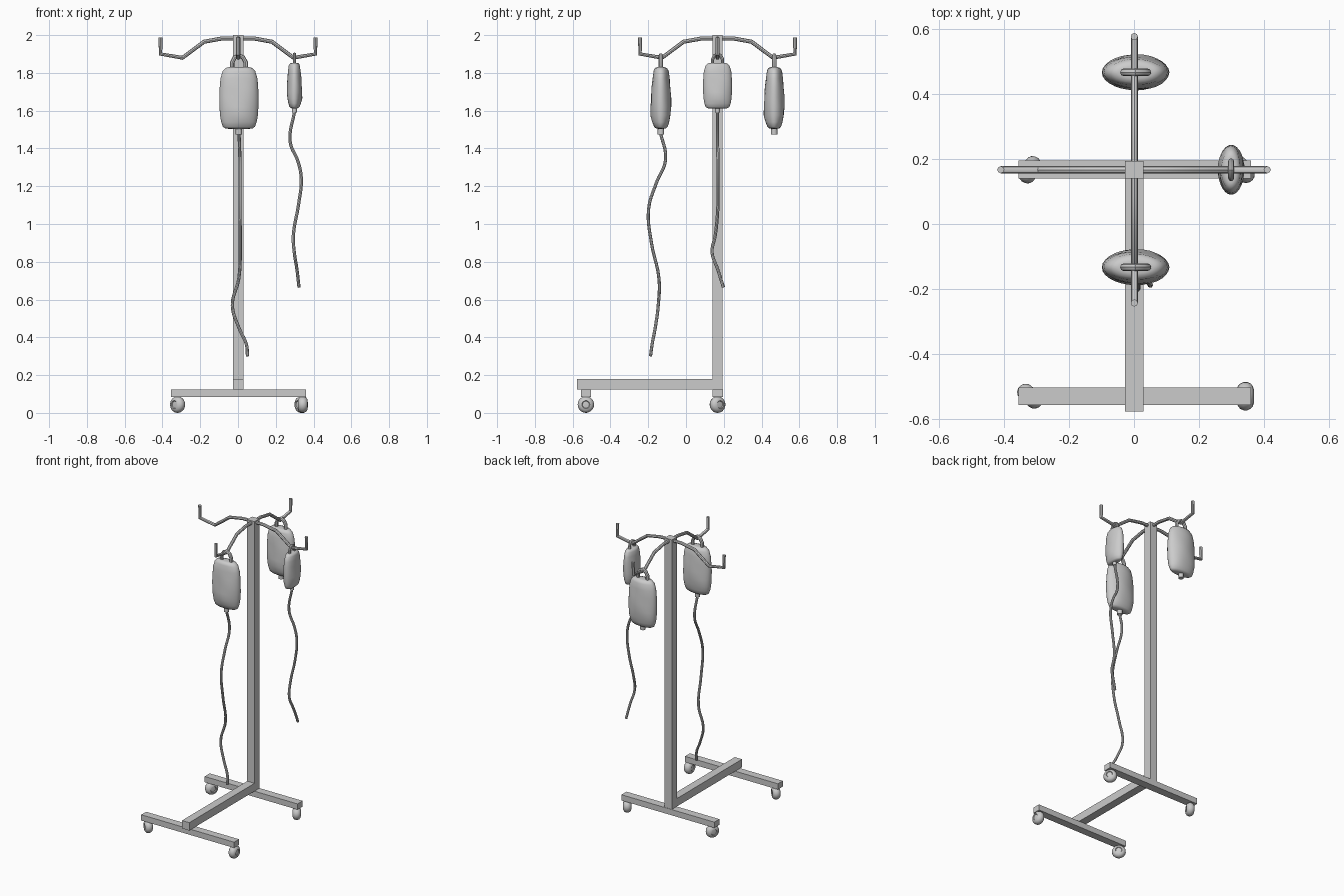
import bpy, bmesh, math
from mathutils import Matrix, Vector

if "Cube" in bpy.data.objects:
    bpy.data.objects.remove(bpy.data.objects["Cube"])

PY = 0.167  # pole position in y


def finish(name, bm, angle=None):
    bmesh.ops.recalc_face_normals(bm, faces=bm.faces)
    me = bpy.data.meshes.new(name)
    bm.to_mesh(me)
    bm.free()
    ob = bpy.data.objects.new(name, me)
    bpy.context.collection.objects.link(ob)
    if angle:
        smooth(ob, angle)
    return ob


def smooth(ob, angle):
    bpy.ops.object.select_all(action='DESELECT')
    ob.select_set(True)
    bpy.context.view_layer.objects.active = ob
    bpy.ops.object.shade_smooth_by_angle(angle=math.radians(angle))


def box(name, x0, x1, y0, y1, z0, z1):
    bm = bmesh.new()
    bmesh.ops.create_cube(bm, size=1)
    for v in bm.verts:
        v.co = Vector(((x0 + x1) / 2 + v.co.x * (x1 - x0),
                       (y0 + y1) / 2 + v.co.y * (y1 - y0),
                       (z0 + z1) / 2 + v.co.z * (z1 - z0)))
    return finish(name, bm)


def loft(name, rings, mat, angle):
    """Skin closed rings of points, with end caps."""
    bm = bmesh.new()
    rows = [[bm.verts.new(mat @ Vector(p)) for p in r] for r in rings]
    n = len(rows[0])
    for a, b in zip(rows, rows[1:]):
        for i in range(n):
            j = (i + 1) % n
            bm.faces.new((a[i], a[j], b[j], b[i]))
    bm.faces.new(rows[0])
    bm.faces.new(rows[-1])
    return finish(name, bm, angle)


def tube(name, pts, radius, curved=False):
    cu = bpy.data.curves.new(name, 'CURVE')
    cu.dimensions = '3D'
    cu.bevel_depth = radius
    cu.bevel_resolution = 2
    cu.use_fill_caps = True
    cu.resolution_u = 5
    sp = cu.splines.new('BEZIER' if curved else 'POLY')
    if curved:
        sp.bezier_points.add(len(pts) - 1)
        for b, p in zip(sp.bezier_points, pts):
            b.co = p
            b.handle_left_type = b.handle_right_type = 'AUTO'
    else:
        sp.points.add(len(pts) - 1)
        for b, p in zip(sp.points, pts):
            b.co = (*p, 1)
    ob = bpy.data.objects.new(name, cu)
    bpy.context.collection.objects.link(ob)
    bpy.ops.object.select_all(action='DESELECT')
    ob.select_set(True)
    bpy.context.view_layer.objects.active = ob
    bpy.ops.object.convert(target='MESH')
    smooth(bpy.context.view_layer.objects.active, 40)


# Stand: pole, connecting beam and two feet
box("pole", -0.027, 0.029, PY - 0.027, PY + 0.027, 0.125, 2.0)
box("base_beam", -0.027, 0.029, -0.577, PY - 0.027, 0.125, 0.18)
box("back_foot", -0.355, 0.36, PY - 0.027, PY + 0.029, 0.085, 0.125)
box("front_foot", -0.355, 0.36, -0.557, -0.503, 0.085, 0.125)


# Casters: lathed rounded wheels with recessed hubs, each turned its own way
def caster(name, x, y, heading):
    prof = [(0.008, -0.022), (0.018, -0.021), (0.021, -0.026), (0.031, -0.023),
            (0.039, -0.016), (0.0435, -0.006)]
    prof += [(r, -w) for r, w in reversed(prof)]
    rings = [[(w, r * math.cos(i * math.tau / 20), r * math.sin(i * math.tau / 20))
              for i in range(20)] for r, w in prof]
    mat = Matrix.Translation((x, y, 0.044)) @ Matrix.Rotation(math.radians(heading), 4, 'Z')
    loft(name, rings, mat, 50)


caster("caster_front_left", -0.32, -0.53, 48)
caster("caster_front_right", 0.343, -0.53, 0)
caster("caster_back_left", -0.32, PY, -28)
caster("caster_back_right", 0.335, PY, 35)

# Hook arms: one bent rod across, one front to back
half = [(0.41, 1.987), (0.41, 1.9), (0.294, 1.88), (0.18, 1.965), (0.08, 1.983)]
rod = [(-d, z) for d, z in half] + [(d, z) for d, z in reversed(half)]
tube("hook_arm_across", [(d, PY, z) for d, z in rod], 0.011)
tube("hook_arm_lengthwise", [(0.001, PY + d, z) for d, z in rod], 0.011)


# Fluid bags: pillow loft, hanging loop and outlet stub (origin at top centre)
def bag(name, x, y, top, s, turn):
    mat = (Matrix.Translation((x, y, top)) @ Matrix.Rotation(math.radians(turn), 4, 'Z')
           @ Matrix.Scale(s, 4))
    prof = [(0, 0.055, 0.018), (-0.004, 0.07, 0.032), (-0.02, 0.086, 0.04),
            (-0.06, 0.098, 0.045), (-0.11, 0.102, 0.05), (-0.16, 0.104, 0.053),
            (-0.21, 0.103, 0.055), (-0.255, 0.1, 0.053), (-0.29, 0.094, 0.045),
            (-0.315, 0.085, 0.036), (-0.324, 0.072, 0.026), (-0.326, 0.055, 0.015)]
    rings = []
    for z, w, t in prof:
        ring = []
        for i in range(28):
            a = i * math.tau / 28
            k = 1 + 0.06 * math.sin(3 * a + z * 14) * math.sin(z * 30)
            ring.append((w * math.cos(a), t * k * math.sin(a), z))
        rings.append(ring)
    loft(name, rings, mat, 50)
    loop = [(-0.036, 0, -0.015), (-0.036, 0, 0.025), (-0.022, 0, 0.052), (0, 0, 0.062),
            (0.022, 0, 0.052), (0.036, 0, 0.025), (0.036, 0, -0.015)]
    tube(name + "_loop", [mat @ Vector(p) for p in loop], 0.012 * s)
    stub = [[(0.017 * math.cos(i * math.tau / 12), 0.017 * math.sin(i * math.tau / 12), z)
             for i in range(12)] for z in (-0.31, -0.355)]
    loft(name + "_outlet", stub, mat, 40)


bag("front_bag", 0.005, -0.133, 1.83, 1, 0)
bag("back_bag", 0.005, 0.467, 1.83, 1, 0)
bag("side_bag", 0.299, PY, 1.853, 0.74, 90)

# Drip tubes hanging from the front and side bags
tube("front_drip_tube", [(0.005, -0.137, 1.49), (0.01, -0.108, 1.34), (0.01, -0.156, 1.22),
                         (0.01, -0.198, 1.08), (0.012, -0.183, 0.9), (0.004, -0.143, 0.71),
                         (-0.03, -0.147, 0.57), (0.005, -0.163, 0.45), (0.045, -0.18, 0.36),
                         (0.05, -0.188, 0.3)], 0.0085, True)
tube("side_drip_tube", [(0.3, PY, 1.6), (0.276, 0.167, 1.435), (0.318, 0.169, 1.33),
                        (0.335, 0.169, 1.24), (0.32, 0.169, 1.1), (0.293, 0.155, 0.94),
                        (0.298, 0.138, 0.85), (0.312, 0.168, 0.76), (0.323, 0.198, 0.665)],
     0.0085, True)
